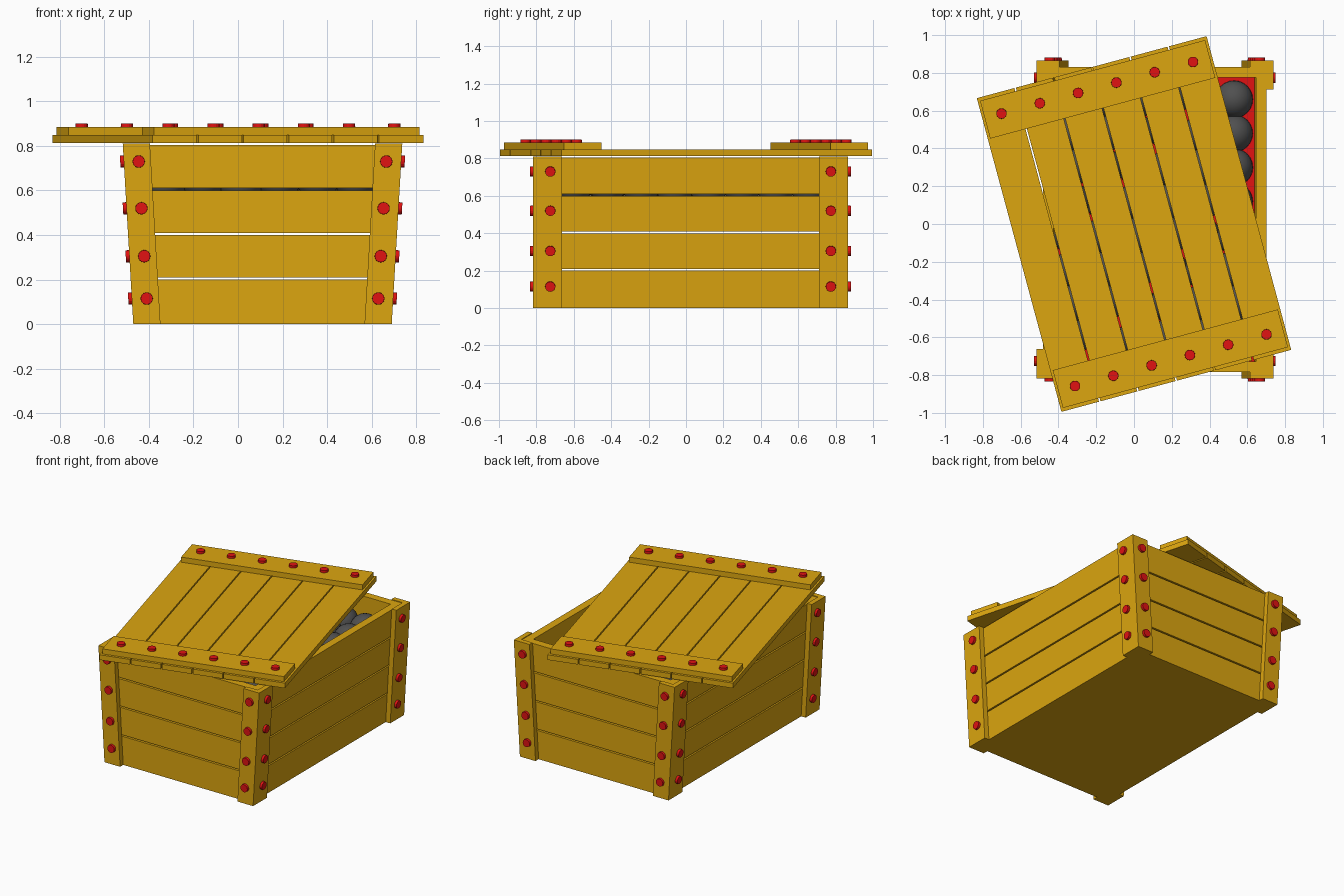
import bpy, bmesh, math, random
from mathutils import Matrix, Vector

if "Cube" in bpy.data.objects:
    bpy.data.objects.remove(bpy.data.objects["Cube"])

random.seed(4)
CX, CY = 0.11, 0.0245          # crate centre
W, SLOPE = 0.58, 0.0585        # half width at the ground, outward lean of the sides
D = 0.842                      # half depth
T = 0.035                      # post plank thickness
WALL = 0.055


def material(name, rgb):
    m = bpy.data.materials.new(name)
    m.diffuse_color = (*rgb, 1)
    m.use_nodes = True
    m.node_tree.nodes["Principled BSDF"].inputs["Base Color"].default_value = m.diffuse_color
    return m


WOOD = material("yellow_wood", (0.72, 0.38, 0.005))
RED = material("red", (0.75, 0.006, 0.006))
GREY = material("dark_grey", (0.08, 0.08, 0.08))


def finish(bm, name, mat):
    bmesh.ops.recalc_face_normals(bm, faces=bm.faces)
    me = bpy.data.meshes.new(name)
    bm.to_mesh(me)
    bm.free()
    me.materials.append(mat)
    ob = bpy.data.objects.new(name, me)
    bpy.context.collection.objects.link(ob)
    return ob


def box(bm, x, y, z, lean=(0, 0), matrix=Matrix()):
    """Box from ranges; each x side leans by its own factor times height."""
    verts = bmesh.ops.create_cube(bm, size=1)["verts"]
    for v in verts:
        i, j, k = (int(c > 0) for c in v.co)
        v.co = matrix @ Vector((x[i] + lean[i] * z[k], y[j], z[k]))


def bolt(bm, pos, normal):
    n = Vector(normal).normalized()
    m = Matrix.Translation(Vector(pos) + n * 0.004) @ n.to_track_quat("Z", "Y").to_matrix().to_4x4()
    bmesh.ops.create_cone(bm, cap_ends=True, segments=16, radius1=0.028, radius2=0.027,
                          depth=0.024, matrix=m)


CRATE = Matrix.Translation((CX, CY, 0))

# Wall boards, four courses on every side
levels = [0.0, 0.21, 0.41, 0.61, 0.805]
w, d = W - T, D - T
front, side = bmesh.new(), bmesh.new()
for z0, z1 in zip(levels, levels[1:]):
    z = (z0, z1 - 0.01 if z1 < 0.8 else z1)
    for s in (-1, 1):
        box(front, (-w, w), sorted((s * d, s * (d - WALL))), z, (-SLOPE, SLOPE), CRATE)
        box(side, sorted((s * w, s * (w - WALL))), (-d + WALL, d - WALL), z,
            (s * SLOPE, s * SLOPE), CRATE)
finish(front, "end_boards", WOOD)
finish(side, "side_boards", WOOD)

# Floor
bm = bmesh.new()
box(bm, (-w + WALL, w - WALL), (-d + WALL, d - WALL), (0, 0.05), (-SLOPE, SLOPE), CRATE)
finish(bm, "floor", WOOD)

# Corner posts: two planks forming an L, with bolts on both faces
posts, bolts = bmesh.new(), bmesh.new()
for sx in (-1, 1):
    lean = (sx * SLOPE, sx * SLOPE)
    for sy in (-1, 1):
        box(posts, sorted((sx * W, sx * (W - 0.122))), sorted((sy * D, sy * (D - T))),
            (0, 0.81), lean, CRATE)
        box(posts, sorted((sx * W, sx * (W - T))), sorted((sy * (D - T), sy * (D - 0.155))),
            (0, 0.81), lean, CRATE)
        for z in (0.115, 0.305, 0.52, 0.73):
            x = W + SLOPE * z
            bolt(bolts, (CX + sx * (x - 0.067), CY + sy * D, z), (0, sy, 0))
            bolt(bolts, (CX + sx * x, CY + sy * 0.75, z), (sx, 0, -SLOPE))
finish(posts, "corner_posts", WOOD)
finish(bolts, "post_bolts", RED)

# Red bed holding the dark balls
bm = bmesh.new()
box(bm, (-w + WALL, w - WALL), (-d + WALL, d - WALL), (0.62, 0.65), (-SLOPE, SLOPE), CRATE)
finish(bm, "red_bed", RED)

bm = bmesh.new()
for i in range(6):
    for j in range(8):
        p = (0.53 - 0.172 * i, 0.66 - 0.18 * j, 0.65 + random.uniform(-0.01, 0.01))
        bmesh.ops.create_uvsphere(bm, u_segments=24, v_segments=12, radius=0.1,
                                  matrix=Matrix.Translation(p))
for f in bm.faces:
    f.smooth = True
finish(bm, "balls", GREY)

# Lid laid askew: six boards, two cross battens and their bolts
LID = Matrix.Rotation(math.radians(15.1), 4, "Z")
HU, HV = 0.63, 0.86
step = 2 * HU / 6
boards, battens, bolts = bmesh.new(), bmesh.new(), bmesh.new()
for i in range(6):
    u = -HU + i * step
    box(boards, (u + (0.004 if i else 0), u + step - (0.004 if i < 5 else 0)), (-HV, HV),
        (0.812, 0.848), matrix=LID)
    for s in (-1, 1):
        bolt(bolts, LID @ Vector((u + step / 2, s * 0.747, 0.884)), (0, 0, 1))
for s in (-1, 1):
    box(battens, (-0.617, 0.617), sorted((s * 0.635, s * 0.842)), (0.848, 0.884), matrix=LID)
finish(boards, "lid_boards", WOOD)
finish(battens, "lid_battens", WOOD)
finish(bolts, "lid_bolts", RED)
